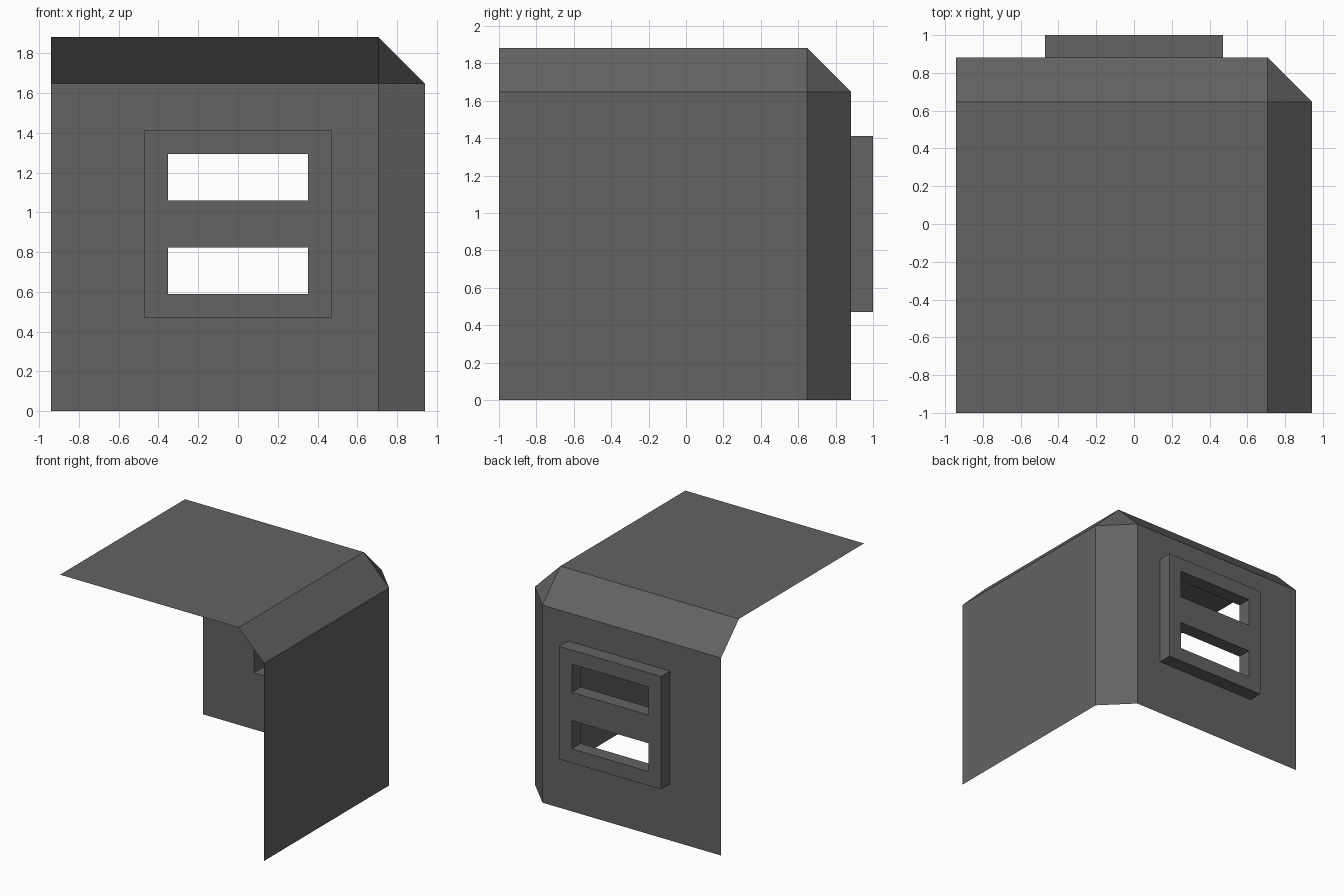
import bpy, bmesh

if "Cube" in bpy.data.objects:
    bpy.data.objects.remove(bpy.data.objects["Cube"])

U = 2 / 17                       # base grid unit of the model
X, C = 8 * U, 6 * U              # side plane, start of the side chamfer
F, D, B = -1.0, -1 + 14 * U, -1 + 16 * U   # front rim, chamfer start, back plane
T, Z = 16 * U, 14 * U            # top plane, chamfer start

grey = bpy.data.materials.new("dark grey")
grey.diffuse_color = (0.125, 0.125, 0.125, 1)
grey.use_nodes = True
grey.node_tree.nodes["Principled BSDF"].inputs["Base Color"].default_value = grey.diffuse_color


def make(name, faces):
    """Turn a list of corner loops into one flat-shaded object."""
    bm = bmesh.new()
    for f in faces:
        bm.faces.new([bm.verts.new(p) for p in f])
    bmesh.ops.remove_doubles(bm, verts=bm.verts, dist=1e-4)
    me = bpy.data.meshes.new(name)
    bm.to_mesh(me)
    bm.free()
    me.materials.append(grey)
    ob = bpy.data.objects.new(name, me)
    bpy.context.collection.objects.link(ob)


def panel(xs, zs, y, holes):
    """Back-facing panel of grid cells, leaving out the hole cells."""
    return [[(xs[i], y, zs[j]), (xs[i], y, zs[j + 1]),
             (xs[i + 1], y, zs[j + 1]), (xs[i + 1], y, zs[j])]
            for i in range(len(xs) - 1) for j in range(len(zs) - 1)
            if (i, j) not in holes]


def tube(x, z0, z1, y0, y1, outward):
    """Four walls of a rectangular opening or rim."""
    c = [(-x, z0), (x, z0), (x, z1), (-x, z1)]
    out = []
    for k in range(4):
        a, b = c[k], c[(k + 1) % 4]
        q = [(a[0], y0, a[1]), (b[0], y0, b[1]), (b[0], y1, b[1]), (a[0], y1, a[1])]
        out.append(q[::-1] if outward else q)
    return out


# open shell: top, right side, chamfers and corner
shell = [
    [(-X, F, T), (C, F, T), (C, D, T), (-X, D, T)],
    [(X, F, 0), (X, D, 0), (X, D, Z), (X, F, Z)],
    [(C, F, T), (X, F, Z), (X, D, Z), (C, D, T)],
    [(X, D, 0), (C, B, 0), (C, B, Z), (X, D, Z)],
    [(-X, D, T), (C, D, T), (C, B, Z), (-X, B, Z)],
    [(C, D, T), (X, D, Z), (C, B, Z)],
]
# back wall, open behind the raised frame
shell += panel([-X, -4 * U, 4 * U, C], [0, 4 * U, 12 * U, Z], B, {(1, 1)})
make("shell", shell)

# raised frame, hollow at the front, with two through slots
frame = tube(4 * U, 4 * U, 12 * U, B, 1.0, True)
frame += panel([-4 * U, -3 * U, 3 * U, 4 * U],
               [k * U for k in (4, 5, 7, 9, 11, 12)], 1.0, {(1, 1), (1, 3)})
for lo in (5, 9):
    frame += tube(3 * U, lo * U, (lo + 2) * U, B, 1.0, False)
make("slotted_frame", frame)
